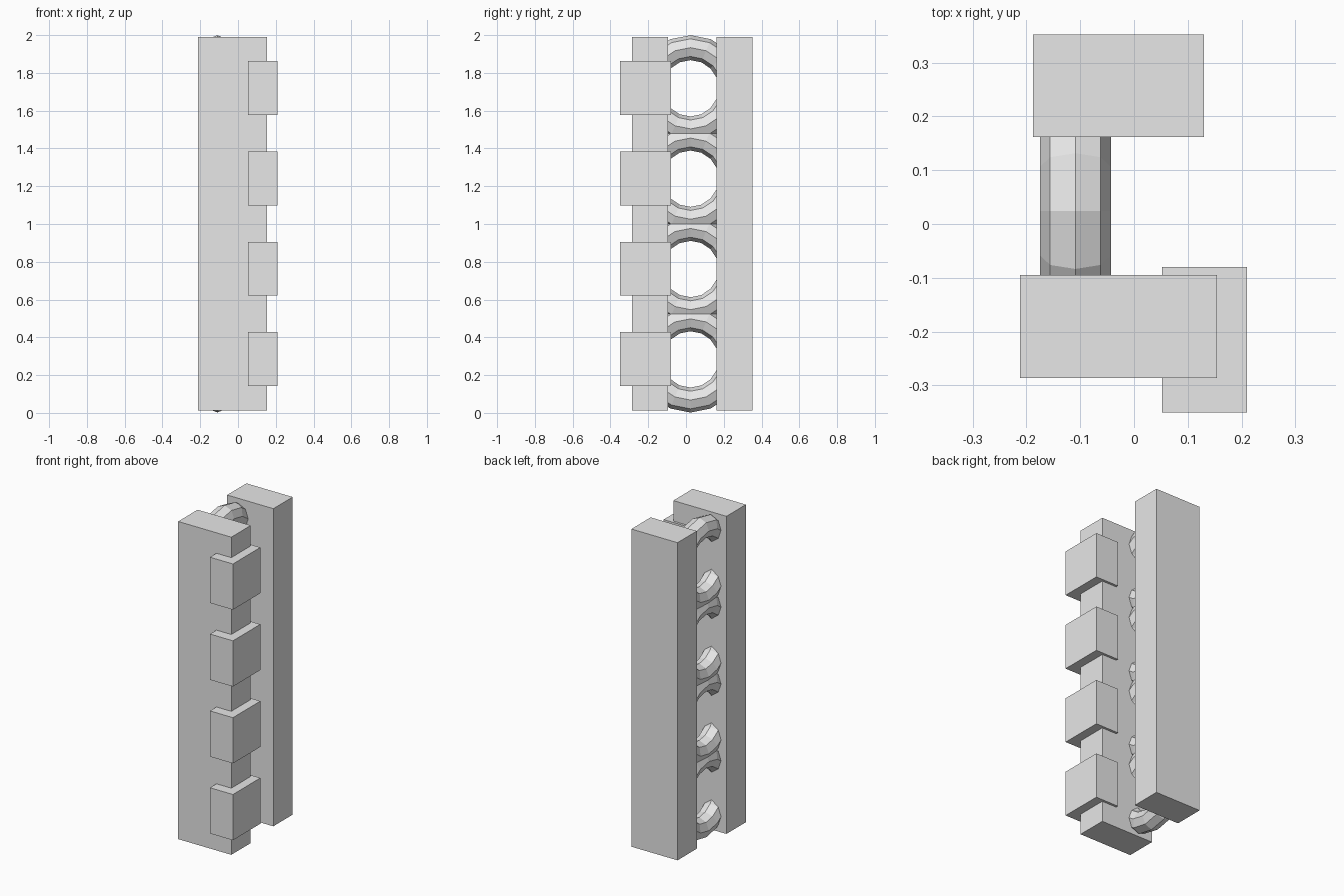
import bpy
import math

cube = bpy.data.objects.get("Cube")
if cube:
    bpy.data.objects.remove(cube, do_unlink=True)

# Single plain grey for everything
grey = bpy.data.materials.new("plain_grey")
grey.use_nodes = True
color = (0.8, 0.8, 0.8, 1)
grey.diffuse_color = color
grey.node_tree.nodes["Principled BSDF"].inputs["Base Color"].default_value = color


def finish(name):
    obj = bpy.context.object
    obj.name = name
    obj.data.materials.clear()
    obj.data.materials.append(grey)
    return obj


def box(name, x, y, z):
    """Box spanning the given (min, max) ranges."""
    spans = (x, y, z)
    bpy.ops.mesh.primitive_cube_add(size=1, location=[(a + b) / 2 for a, b in spans])
    obj = finish(name)
    obj.scale = [b - a for a, b in spans]
    bpy.ops.object.transform_apply(location=False, rotation=False, scale=True)


# Two upright slabs
HEIGHT = (0.012, 1.99)
box("front_slab", (-0.212, 0.154), (-0.286, -0.095), HEIGHT)
box("back_slab", (-0.188, 0.13), (0.162, 0.352), HEIGHT)

# Four rings joining the slabs, each with a block on the front corner
for i in range(4):
    z = 0.283 + i * 0.4785
    bpy.ops.mesh.primitive_torus_add(
        major_segments=16, minor_segments=8,
        major_radius=0.215, minor_radius=0.066,
        location=(-0.109, 0.024, z), rotation=(0, math.pi / 2, 0))
    finish(f"ring_{i + 1}")
    box(f"corner_block_{i + 1}", (0.052, 0.21), (-0.35, -0.08),
        (z - 0.141, z + 0.144))
